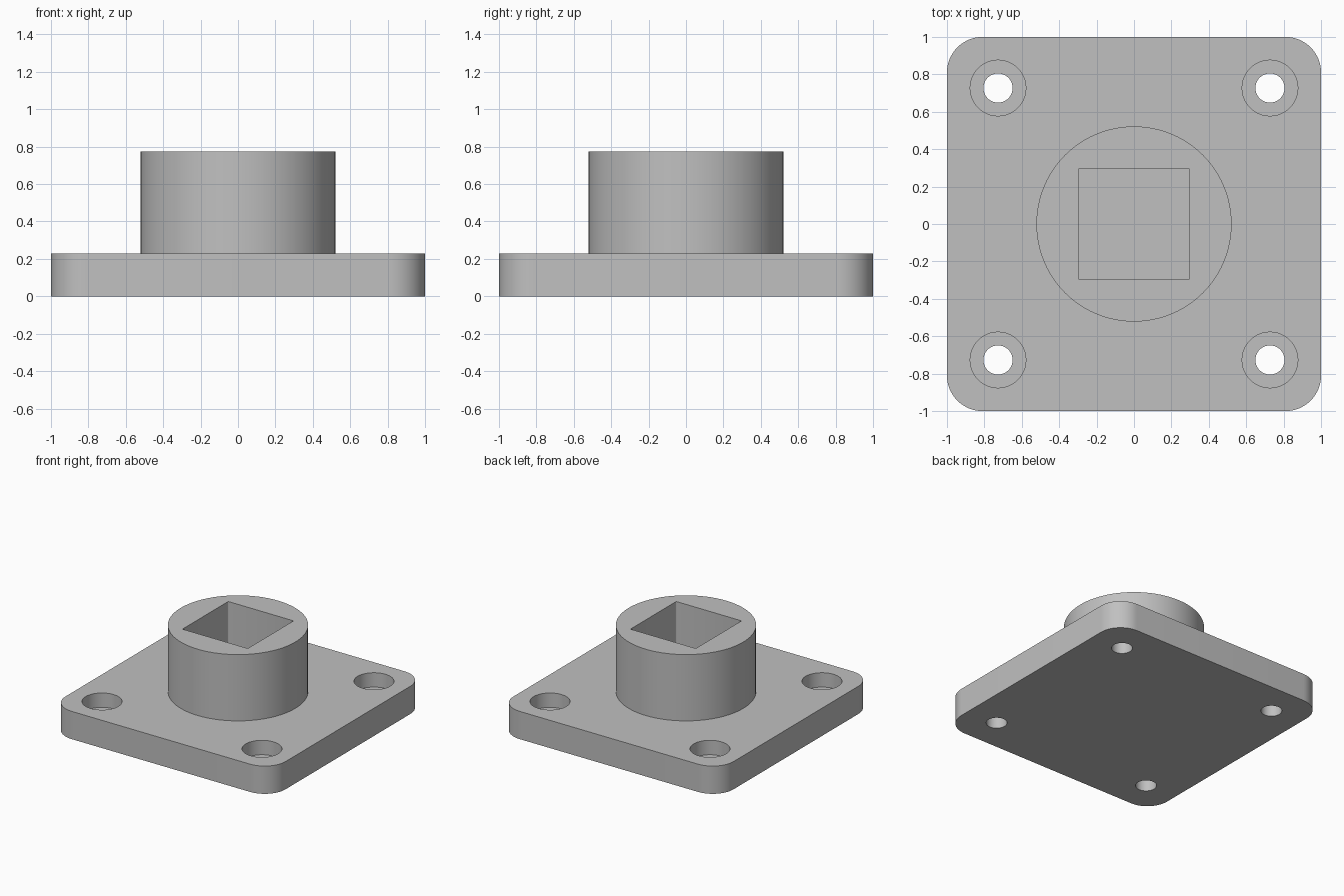
import bpy
import bmesh
from math import cos, sin, pi, radians

cube = bpy.data.objects.get("Cube")
if cube:
    bpy.data.objects.remove(cube, do_unlink=True)

PLATE_TOP, BOSS_TOP = 0.228, 0.773
HOLE_OFFSET = 0.727

grey = bpy.data.materials.new("plain grey")
grey.use_nodes = True
colour = (0.53, 0.53, 0.53, 1)
grey.diffuse_color = colour
grey.node_tree.nodes["Principled BSDF"].inputs["Base Color"].default_value = colour


def circle(radius, x=0, y=0, steps=96):
    return [(x + radius * cos(2 * pi * i / steps), y + radius * sin(2 * pi * i / steps))
            for i in range(steps)]


def rounded_square(half, radius, steps):
    points = []
    for quarter, (sx, sy) in enumerate([(1, 1), (-1, 1), (-1, -1), (1, -1)]):
        for i in range(steps + 1):
            a = (quarter + i / steps) * pi / 2
            points.append((sx * (half - radius) + radius * cos(a),
                           sy * (half - radius) + radius * sin(a)))
    return points


def prism(name, outline, bottom, top):
    bm = bmesh.new()
    face = bm.faces.new([bm.verts.new((x, y, bottom)) for x, y in outline])
    result = bmesh.ops.extrude_face_region(bm, geom=[face])
    for v in result["geom"]:
        if isinstance(v, bmesh.types.BMVert):
            v.co.z = top
    bmesh.ops.recalc_face_normals(bm, faces=bm.faces)
    mesh = bpy.data.meshes.new(name)
    bm.to_mesh(mesh)
    bm.free()
    mesh.materials.append(grey)
    obj = bpy.data.objects.new(name, mesh)
    bpy.context.collection.objects.link(obj)
    return obj


def combine(target, tool, operation):
    bpy.context.view_layer.objects.active = target
    mod = target.modifiers.new("boolean", "BOOLEAN")
    mod.operation, mod.object, mod.solver = operation, tool, "EXACT"
    bpy.ops.object.modifier_apply(modifier=mod.name)
    bpy.data.objects.remove(tool, do_unlink=True)


# Rounded base plate with a round boss
flange = prism("socket_flange", rounded_square(1, 0.19, 16), 0, PLATE_TOP)
boss = prism("boss", circle(0.522), PLATE_TOP - 0.05, BOSS_TOP)
combine(flange, boss, "UNION")

# Blind square socket in the boss
socket = prism("socket_cutter", rounded_square(0.297, 0.008, 3), PLATE_TOP, BOSS_TOP + 0.1)
combine(flange, socket, "DIFFERENCE")

# Counterbored bolt holes in the four corners
for sx in (-1, 1):
    for sy in (-1, 1):
        x, y = sx * HOLE_OFFSET, sy * HOLE_OFFSET
        bore = prism("counterbore_cutter", circle(0.149, x, y, 48), 0.11, PLATE_TOP + 0.1)
        combine(flange, bore, "DIFFERENCE")
        hole = prism("hole_cutter", circle(0.078, x, y, 48), -0.1, PLATE_TOP + 0.1)
        combine(flange, hole, "DIFFERENCE")

# Smooth walls with sharp rims
bpy.ops.object.select_all(action="DESELECT")
flange.select_set(True)
bpy.context.view_layer.objects.active = flange
bpy.ops.object.shade_smooth_by_angle(angle=radians(35))
